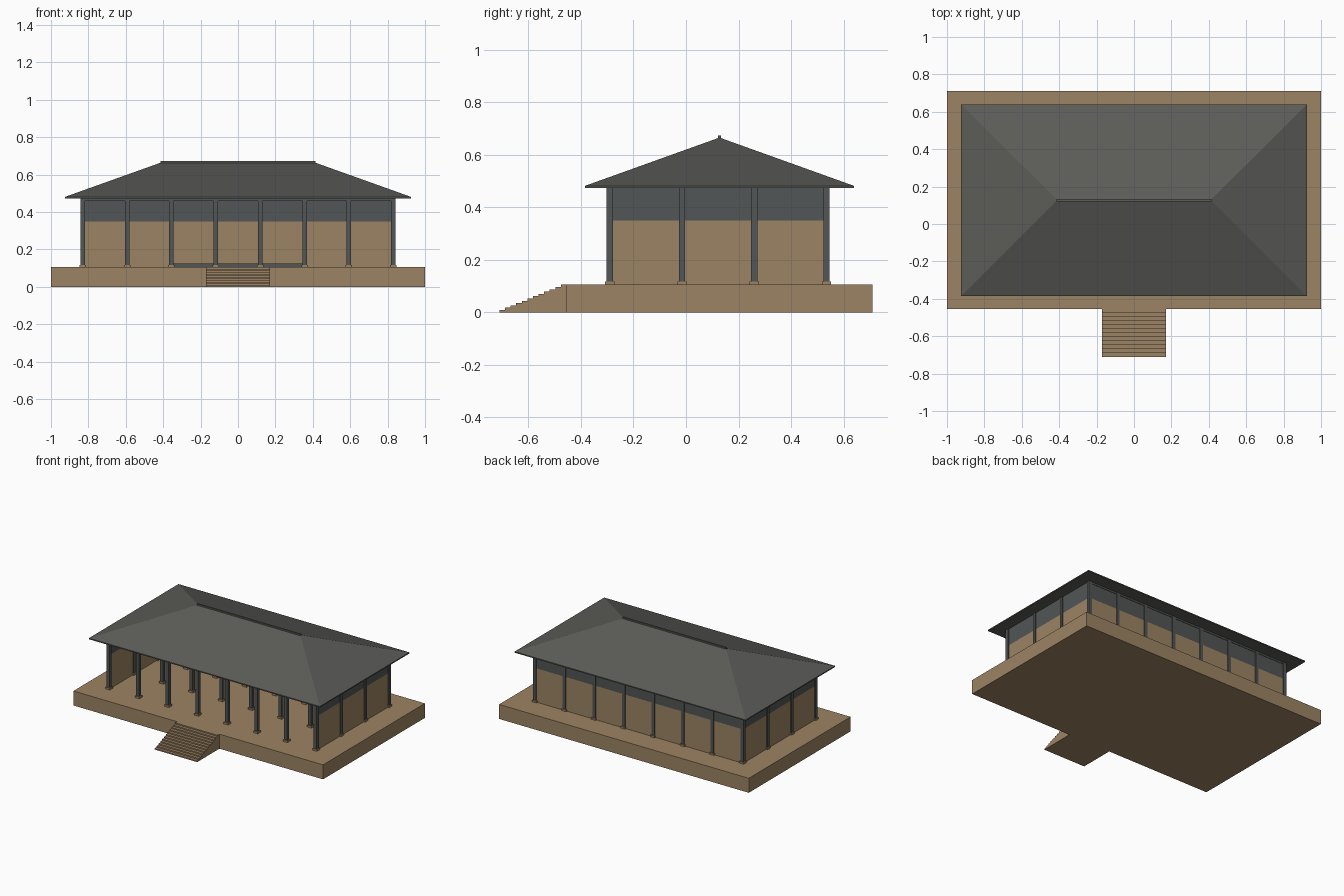
import bpy, bmesh

if "Cube" in bpy.data.objects:
    bpy.data.objects.remove(bpy.data.objects["Cube"])

def mat(name, c):
    m = bpy.data.materials.new(name)
    m.diffuse_color = (*c, 1)
    m.use_nodes = True
    m.node_tree.nodes["Principled BSDF"].inputs["Base Color"].default_value = m.diffuse_color
    return m

STONE = mat("tan stone", (0.335, 0.230, 0.125))
WOOD = mat("slate timber", (0.085, 0.092, 0.092))
ROOF = mat("grey roof tile", (0.105, 0.107, 0.097))

def finish(name, bm, material):
    bmesh.ops.recalc_face_normals(bm, faces=bm.faces)
    me = bpy.data.meshes.new(name)
    bm.to_mesh(me)
    bm.free()
    me.materials.append(material)
    ob = bpy.data.objects.new(name, me)
    bpy.context.collection.objects.link(ob)
    return ob

def add_box(bm, x0, x1, y0, y1, z0, z1):
    vs = bmesh.ops.create_cube(bm, size=1)["verts"]
    for v in vs:
        v.co = (x1 if v.co.x > 0 else x0, y1 if v.co.y > 0 else y0, z1 if v.co.z > 0 else z0)

def boxes(name, material, *dims):
    bm = bmesh.new()
    for d in dims:
        add_box(bm, *d)
    return finish(name, bm, material)

FLOOR, EAVE = 0.105, 0.475
COLS = [-0.83 + i * 1.66 / 7 for i in range(8)]
ROWS = [-0.29 + i * 0.825 / 3 for i in range(4)]
X, Y0, Y1 = 0.83, ROWS[0], ROWS[3]

# terrace
boxes("terrace", STONE, (-1, 1, -0.455, 0.71, 0, FLOOR))

# front stairs: stepped profile extruded across x
N, SY0, SY1 = 12, -0.71, -0.455
profile = [(SY1, 0), (SY0, 0)]
for i in range(N):
    y, z = SY0 + (SY1 - SY0) * i / N, FLOOR * (i + 1) / N
    profile += [(y, z), (y + (SY1 - SY0) / N, z)]
profile = list(dict.fromkeys(profile))
bm = bmesh.new()
face = bm.faces.new([bm.verts.new((-0.17, y, z)) for y, z in profile])
ext = bmesh.ops.extrude_face_region(bm, geom=[face])["geom"]
bmesh.ops.translate(bm, vec=(0.34, 0, 0), verts=[g for g in ext if isinstance(g, bmesh.types.BMVert)])
finish("front_stairs", bm, STONE)

# column grid with square plinths
grid = [(x, y) for y in ROWS for x in COLS]
W, P = 0.012, 0.0175
boxes("column_plinths", STONE, *[(x - P, x + P, y - P, y + P, FLOOR, 0.118) for x, y in grid])
boxes("columns", WOOD, *[(x - W, x + W, y - W, y + W, 0.118, EAVE) for x, y in grid])

# walls on back and sides: plaster below, timber frieze above
T = 0.006
def wall(name, material, z0, z1):
    boxes(name, material,
          (-X, X, Y1 - T, Y1 + T, z0, z1),
          (-X - T, -X + T, Y0, Y1, z0, z1),
          (X - T, X + T, Y0, Y1, z0, z1))
wall("lower_walls", STONE, FLOOR, 0.35)
wall("upper_frieze", WOOD, 0.35, EAVE)

# tie beams along every column row
B = 0.009
boxes("tie_beams", WOOD, *[(-X, X, y - B, y + B, 0.46, EAVE) for y in ROWS])

# low inner dais
boxes("dais", WOOD, (-0.35, 0.35, 0.29, 0.5, FLOOR, 0.125))

# hipped roof: thin fascia, slopes up to a ridge
RX, RY0, RY1, RM = 0.925, -0.385, 0.64, 0.1275
bm = bmesh.new()
def ring(z):
    return [bm.verts.new(p) for p in ((-RX, RY0, z), (RX, RY0, z), (RX, RY1, z), (-RX, RY1, z))]
lo, hi = ring(0.473), ring(0.481)
a, b = bm.verts.new((-0.41, RM, 0.665)), bm.verts.new((0.41, RM, 0.665))
bm.faces.new(lo)
for i in range(4):
    j = (i + 1) % 4
    bm.faces.new((lo[i], lo[j], hi[j], hi[i]))
for f in ((hi[0], hi[1], b, a), (hi[1], hi[2], b), (hi[2], hi[3], a, b), (hi[3], hi[0], a)):
    bm.faces.new(f)
finish("hipped_roof", bm, ROOF)

# ridge cap
boxes("ridge_cap", ROOF, (-0.415, 0.415, RM - 0.006, RM + 0.006, 0.66, 0.673))
